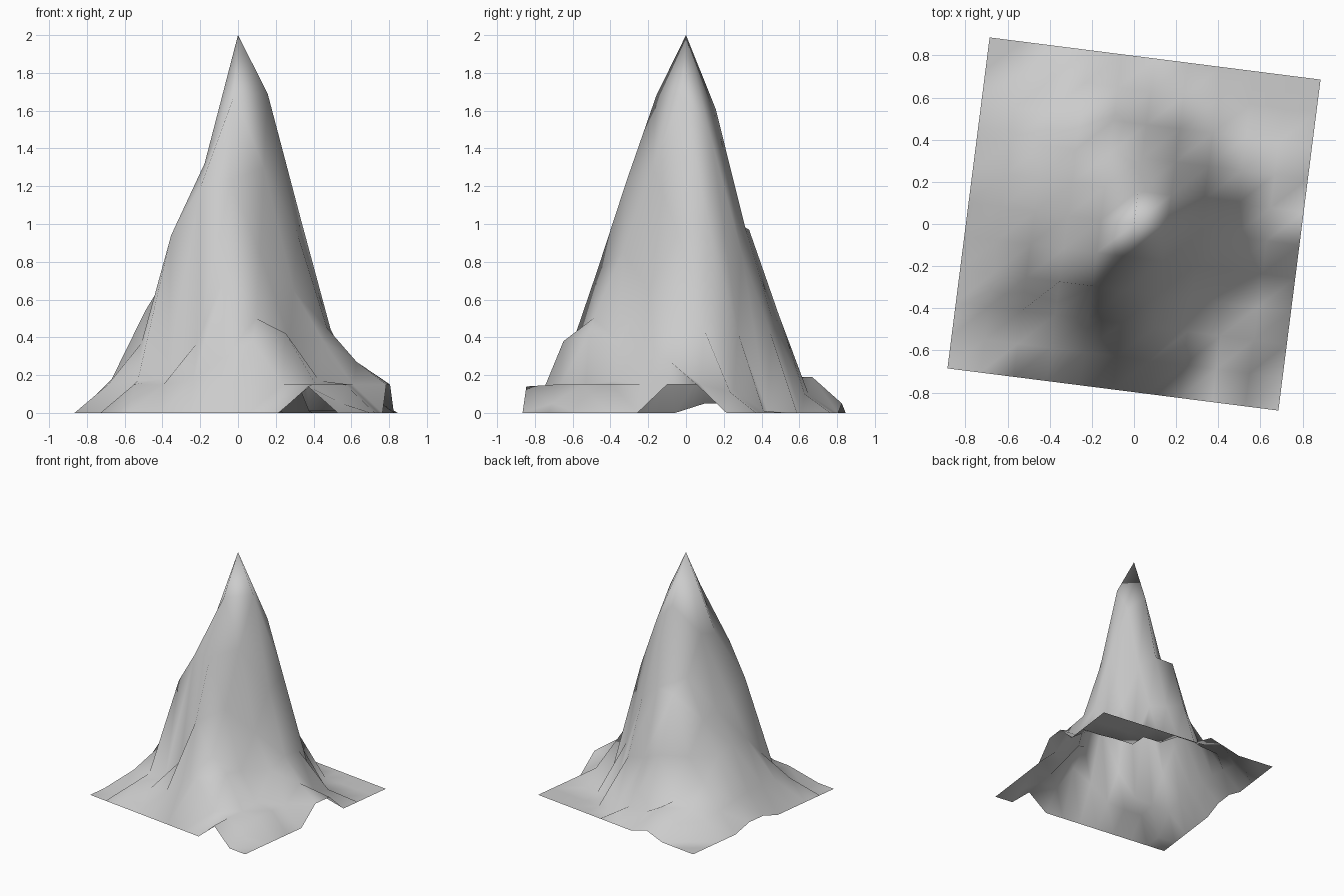
import bpy, bmesh, math
from mathutils import Matrix

if "Cube" in bpy.data.objects:
    bpy.data.objects.remove(bpy.data.objects["Cube"])

N = 5            # grid cells either side of the peak
STEP = 0.1583    # cell size

# Heights inside the border, south row first, west to east
ROWS = [
    (.00, .15, .15, .17, .29, .38, .15, .15, .05),
    (.15, .17, .18, .37, .75, .50, .42, .15, .15),
    (.18, .37, .94, 1.20, 1.23, .85, .38, .17, .15),
    (.20, .54, .80, 1.32, 1.68, 1.30, .65, .38, .15),
    (.20, .54, .78, 1.37, 2.0, 1.69, .95, .45, .27),
    (.18, .50, .75, 1.06, 1.61, 1.44, 1.02, .44, .15),
    (.15, .33, .50, .97, .98, .85, .43, .12, .11),
    (.12, .17, .19, .52, .45, .41, .01, .01, .00),
    (.00, .10, .19, .10, .10, .00, .00, .00, .00),
]
# Raised spots on the otherwise flat border
RIM = {(3, -5): .14, (5, 0): .15, (5, 1): .15,
       (-5, 0): .05, (-5, 1): .05, (-2, 5): .05}


def height(i, j):
    if max(abs(i), abs(j)) == N:
        return RIM.get((i, j), 0.0)
    return ROWS[j + N - 1][i + N - 1]


# Mountain: open height-field sheet, slightly turned about z
bm = bmesh.new()
span = range(-N, N + 1)
v = {(i, j): bm.verts.new((i * STEP, j * STEP, height(i, j)))
     for j in span for i in span}
for j in range(-N, N):
    for i in range(-N, N):
        a, b = v[i, j], v[i + 1, j]
        c, d = v[i + 1, j + 1], v[i, j + 1]
        bm.faces.new((a, b, c))
        bm.faces.new((a, c, d))
for f in bm.faces:
    f.smooth = True
bm.transform(Matrix.Rotation(math.radians(-7.26), 4, 'Z'))

mesh = bpy.data.meshes.new("mountain")
bm.to_mesh(mesh)
bm.free()
mountain = bpy.data.objects.new("mountain", mesh)
bpy.context.collection.objects.link(mountain)
